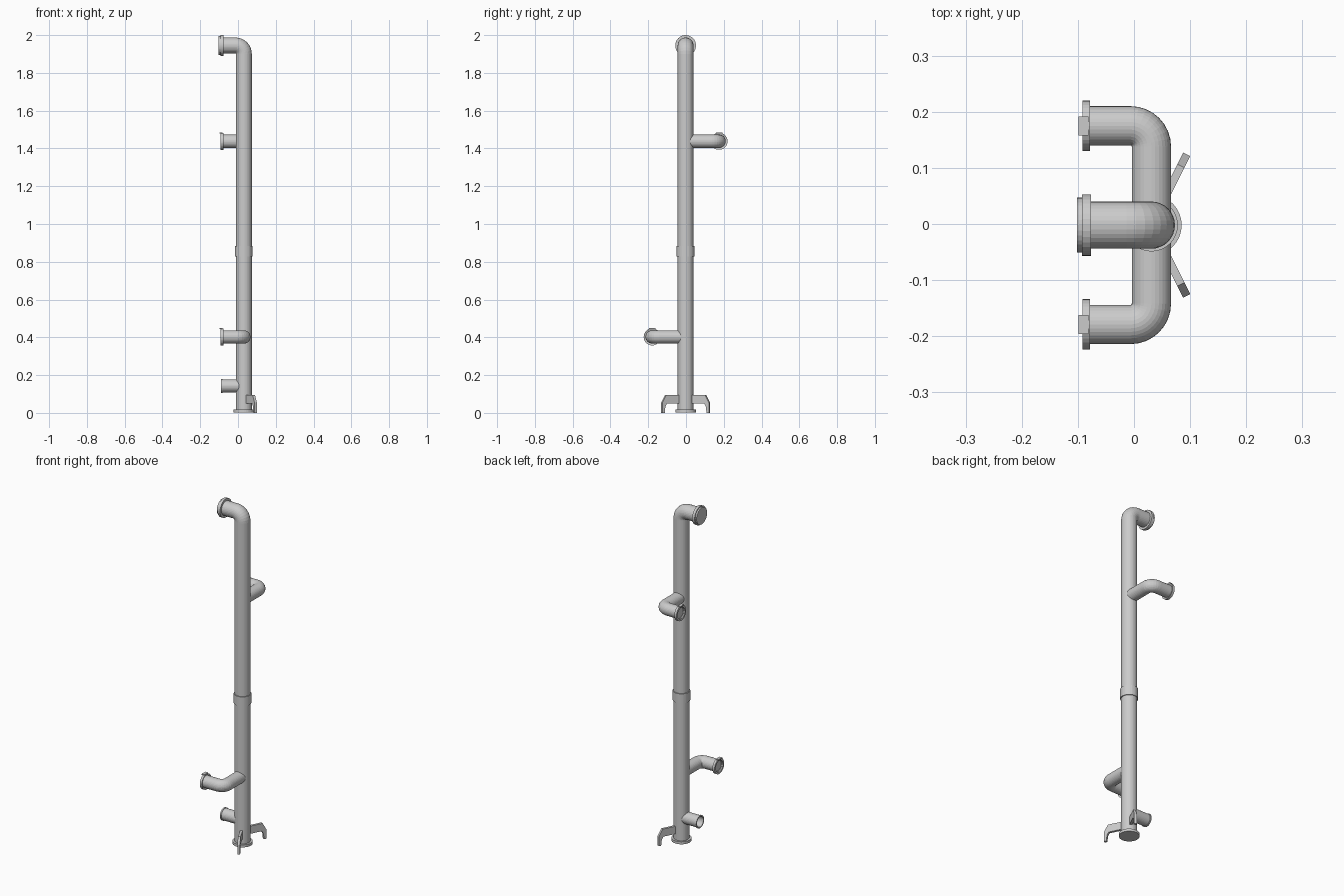
import bpy, bmesh, math
from mathutils import Vector

if "Cube" in bpy.data.objects:
    bpy.data.objects.remove(bpy.data.objects["Cube"])

X, Y = 0.031, -0.002      # riser axis
SEG = 32


def make(name, bm):
    bmesh.ops.recalc_face_normals(bm, faces=bm.faces)
    me = bpy.data.meshes.new(name)
    bm.to_mesh(me)
    bm.free()
    ob = bpy.data.objects.new(name, me)
    bpy.context.collection.objects.link(ob)
    return ob


def sweep(name, rings):
    """Skin circles given as (centre, direction, radius) and cap both ends."""
    bm = bmesh.new()
    loops = []
    for c, d, r in rings:
        c, d = Vector(c), Vector(d).normalized()
        # all bends stay in one plane, so a fixed plane normal avoids twisting
        n = Vector((0, 1, 0)) if name.startswith("riser") else Vector((0, 0, 1))
        if abs(n.dot(d)) > 0.9:
            n = Vector((1, 0, 0))
        s = n.cross(d).normalized()
        loops.append([bm.verts.new(c + r * (math.cos(a) * n + math.sin(a) * s))
                      for a in [2 * math.pi * i / SEG for i in range(SEG)]])
    for a, b in zip(loops, loops[1:]):
        for i in range(SEG):
            j = (i + 1) % SEG
            bm.faces.new((a[i], a[j], b[j], b[i]))
    bm.faces.new(loops[0])
    bm.faces.new(loops[-1])
    return make(name, bm)


def lathe(name, origin, axis, profile):
    """Stack of circles along an axis: profile is (distance, radius)."""
    o, a = Vector(origin), Vector(axis)
    return sweep(name, [(o + a * t, a, r) for t, r in profile])


def bend(corner, d0, d1, R, r, steps=8):
    """Rings of a 90 degree elbow around a corner point."""
    corner, d0, d1 = Vector(corner), Vector(d0), Vector(d1)
    centre = corner - d0 * R + d1 * R
    out = []
    for i in range(steps + 1):
        t = math.pi / 2 * i / steps
        out.append((centre - d1 * R * math.cos(t) + d0 * R * math.sin(t),
                    d0 * math.cos(t) + d1 * math.sin(t), r))
    return out


UP, LEFT = Vector((0, 0, 1)), Vector((-1, 0, 0))

# main riser with top elbow
ZT = 1.945
sweep("riser_pipe", [((X, Y, 0.005), UP, 0.042)]
      + bend((X, Y, ZT), UP, LEFT, 0.044, 0.042)
      + [((-0.09, Y, ZT), LEFT, 0.042)])
lathe("top_flange", (-0.077, Y, ZT), LEFT,
      [(0, 0.055), (0.016, 0.055), (0.016, 0.049), (0.025, 0.049)])

# coupling sleeve and base flange
lathe("coupling_sleeve", (X, Y, 0.828), UP, [(0, 0.047), (0.056, 0.047)])
lathe("base_flange", (X, Y, 0.002), UP, [(0, 0.054), (0.015, 0.054)])

# side branches with open flanged ends and locking tabs
RB, RI = 0.035, 0.030
for name, side, z in (("upper", 1, 1.438), ("lower", -1, 0.402)):
    yb = Y + side * 0.177
    d = Vector((0, side, 0))
    sweep(name + "_branch_pipe", [((X, Y + side * 0.01, z), d, RB)]
          + bend((X, yb, z), d, LEFT, 0.037, RB)
          + [((-0.085, yb, z), LEFT, RB), ((-0.085, yb, z), LEFT, RI),
             ((-0.04, yb, z), LEFT, RI)])
    lathe(name + "_branch_flange", (-0.078, yb, z), LEFT,
          [(0.005, 0.034), (0, 0.045), (0.014, 0.045), (0.014, RI + 0.003),
           (0.005, RI + 0.003)])
    bm = bmesh.new()
    bmesh.ops.create_cube(bm, size=1)
    bmesh.ops.scale(bm, vec=(0.018, 0.034, 0.006), verts=bm.verts)
    bmesh.ops.translate(bm, vec=(-0.090, yb, z + 0.044), verts=bm.verts)
    make(name + "_branch_tab", bm)

# short drain stub near the base
lathe("drain_stub", (0.01, Y, 0.142), LEFT,
      [(0, 0.034), (0.093, 0.034), (0.093, 0.037), (0.101, 0.037),
       (0.101, RI), (0.055, RI)])

# two bracket feet
PROFILE = [(0.035, 0.095), (0.118, 0.095), (0.141, 0.055), (0.141, 0.0),
           (0.127, 0.0), (0.123, 0.034), (0.113, 0.05), (0.035, 0.05)]
for name, ang in (("left_foot", 63.5), ("right_foot", -63.5)):
    a = math.radians(ang)
    u = Vector((math.cos(a), math.sin(a), 0))
    w = Vector((-math.sin(a), math.cos(a), 0)) * 0.007
    bm = bmesh.new()
    f = bm.faces.new([bm.verts.new(Vector((X, Y, z)) + u * r - w) for r, z in PROFILE])
    ext = bmesh.ops.extrude_face_region(bm, geom=[f], use_keep_orig=True)
    bmesh.ops.translate(bm, vec=w * 2,
                        verts=[v for v in ext["geom"] if isinstance(v, bmesh.types.BMVert)])
    make(name, bm)
